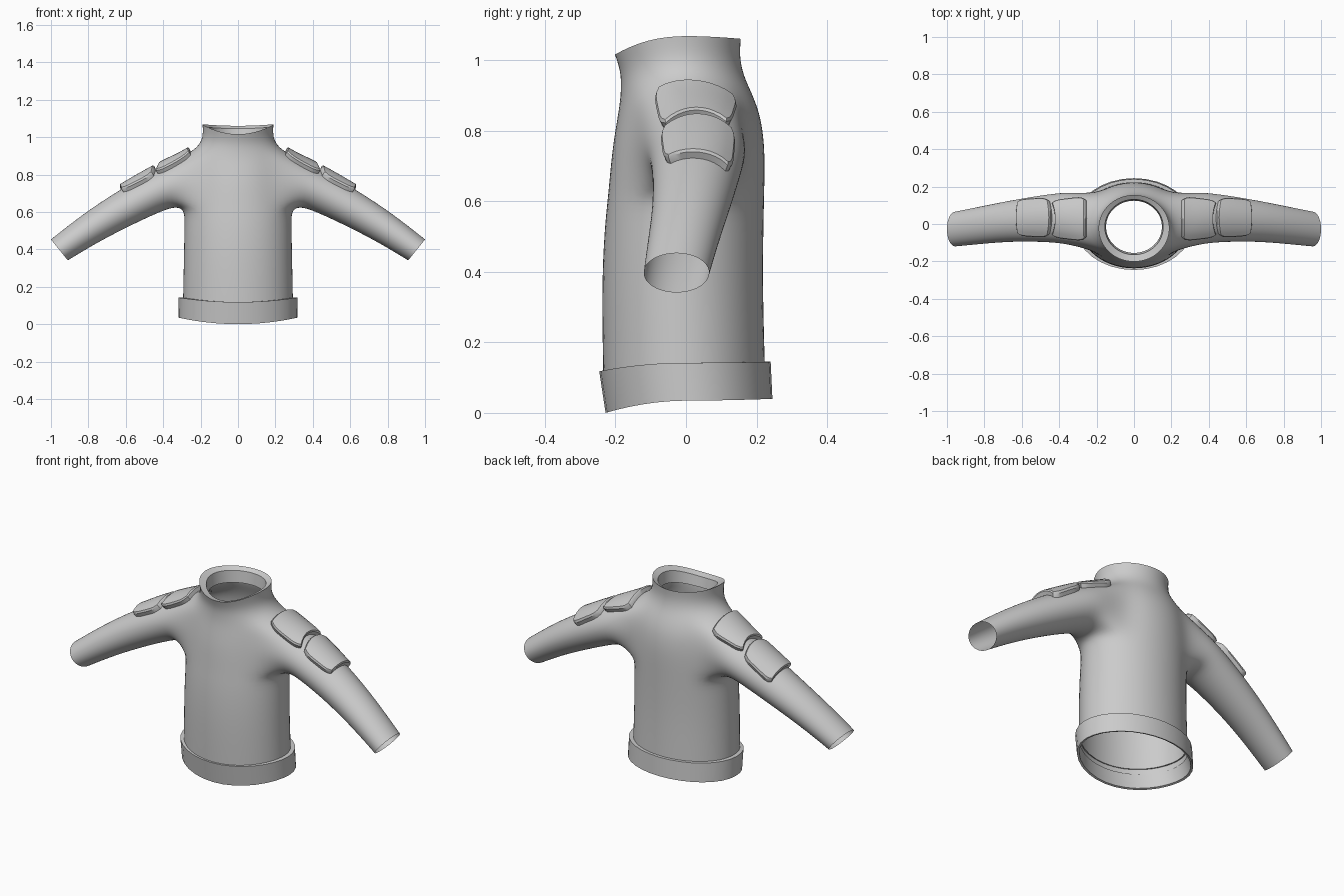
import bpy, bmesh, math
from math import sin, cos, radians, pi
from mathutils import Vector
from mathutils.bvhtree import BVHTree

if "Cube" in bpy.data.objects:
    bpy.data.objects.remove(bpy.data.objects["Cube"])

N = 16
GROW = 1.022  # offsets the shrinkage from subdivision


def ring(bm, a, yf, yb, zf, zs, zb, n=N, grow=1.0):
    """Horizontal loop: half width, front/back y, front/side/back z."""
    out = []
    for k in range(n):
        t = 2 * pi * k / n
        s = sin(t)
        z = zs + ((zb if s > 0 else zf) - zs) * s * s
        out.append(bm.verts.new((a * grow * cos(t),
                                 (yf + yb) / 2 + (yb - yf) / 2 * grow * s, z)))
    return out


def bridge(bm, r, q, skip=()):
    n = len(r)
    for k in range(n):
        if k not in skip:
            bm.faces.new((r[k], r[(k + 1) % n], q[(k + 1) % n], q[k]))


def finish(bm, name, angle=None):
    bmesh.ops.recalc_face_normals(bm, faces=bm.faces[:])
    me = bpy.data.meshes.new(name)
    bm.to_mesh(me)
    bm.free()
    ob = bpy.data.objects.new(name, me)
    bpy.context.collection.objects.link(ob)
    bpy.ops.object.select_all(action='DESELECT')
    ob.select_set(True)
    bpy.context.view_layer.objects.active = ob
    if angle:
        bpy.ops.object.shade_smooth_by_angle(angle=radians(angle))
    else:
        for p in me.polygons:
            p.use_smooth = True
    return ob


# Jacket body: torso loops from hem to collar, with a 4x4 armhole left open each side
torso = [
    (.295, -.235, .225, .09, .11, .11),
    (.290, -.240, .218, .35, .35, .35),
    (.287, -.232, .220, .52, .52, .52),
    (.285, -.222, .222, .61, .61, .61),
    (.280, -.214, .224, .70, .69, .70),
    (.275, -.206, .222, .77, .77, .77),
    (.268, -.194, .212, .84, .85, .84),
    (.242, -.186, .190, .89, .925, .90),
    (.200, -.184, .163, .945, .97, .955),
    (.187, -.190, .152, .98, 1.015, 1.01),
    (.190, -.202, .156, 1.013, 1.069, 1.06),
    (.157, -.165, .132, 1.005, 1.052, 1.045),
    (.150, -.155, .125, .95, .985, .98),
]
bm = bmesh.new()
loops = [ring(bm, *t, grow=GROW) for t in torso]
for i in range(len(loops) - 1):
    hole = (0, 1, 14, 15, 6, 7, 8, 9) if 3 <= i < 7 else ()
    bridge(bm, loops[i], loops[i + 1], hole)

# Sleeves: loops of (x, z, tilt, half height, y centre, half depth)
sleeve = [
    (.345, .748, 8, .120, .030, .140),
    (.440, .708, 22, .106, .033, .129),
    (.650, .597, 31, .095, .018, .110),
    (.820, .492, 36, .082, -.007, .100),
    (.955, .397, 39, .072, -.027, .093),
]


def tri(j):
    return max(-2, min(2, 4 - abs((j + 8) % 16 - 8)))


for side in (1, -1):
    prev = []
    for j in range(N):
        u, v = tri(j), tri(j - 4)
        prev.append(loops[5 + v][(u if side > 0 else 8 - u) % N])
    for x, z, tilt, h, yc, w in sleeve:
        t = radians(tilt)
        cur = []
        for j in range(N):
            p = 2 * pi * j / N
            d = h * GROW * sin(p)
            cur.append(bm.verts.new((side * (x + d * sin(t)),
                                     yc + w * GROW * cos(p), z + d * cos(t))))
        bridge(bm, prev, cur)
        prev = cur

# Crisp collar rim
crease = bm.edges.layers.float.new("crease_edge")
for lp in (loops[10], loops[11]):
    for k in range(N):
        e = bm.edges.get((lp[k], lp[(k + 1) % N]))
        e[crease] = 1.0
        e.smooth = False
body = finish(bm, "jacket_body")
sub = body.modifiers.new("Subdivision", 'SUBSURF')
sub.levels = sub.render_levels = 2

# Hem band
bm = bmesh.new()
band = [
    (.287, -.230, .220, .118, .142, .145),
    (.317, -.246, .240, .118, .142, .145),
    (.318, -.228, .245, .000, .035, .040),
    (.306, -.218, .234, .004, .038, .044),
    (.290, -.228, .220, .090, .110, .110),
]
rows = [ring(bm, *b, n=32) for b in band]
for r, q in zip(rows, rows[1:]):
    bridge(bm, r, q)
finish(bm, "hem_band", 35)

# Shoulder pads, laid onto the sleeve surface and mirrored
bpy.context.view_layer.update()
tree = BVHTree.FromObject(body, bpy.context.evaluated_depsgraph_get())


def on_sleeve(x, y, lift):
    hit = tree.ray_cast(Vector((x, y, 2)), Vector((0, 0, -1)))[0]
    return hit + Vector((.45, (y - .03) * 4, .85)).normalized() * lift


def pad(name, x0, x1, yc, w0, w1, bow0, bow1):
    bm = bmesh.new()
    n = 10

    def spot(i, j, size, lift):
        p = .5 + (i / n - .5) * size
        q = (2 * j / n - 1) * size
        w = (w0 + (w1 - w0) * p) * (1 - .14 * abs(2 * p - 1) ** 5)
        x = x0 + bow0 * q * q + (x1 + bow1 * q * q - x0 - bow0 * q * q) * p
        return bm.verts.new(on_sleeve(x, yc + w * q, lift))

    grid = [[spot(i, j, .95, .028) for j in range(n + 1)] for i in range(n + 1)]
    for i in range(n):
        for j in range(n):
            bm.faces.new((grid[i][j], grid[i + 1][j],
                          grid[i + 1][j + 1], grid[i][j + 1]))
    # skirt: bevel step, then down into the sleeve
    edge = ([(i, 0) for i in range(n)] + [(n, j) for j in range(n)] +
            [(i, n) for i in range(n, 0, -1)] + [(0, j) for j in range(n, 0, -1)])
    top = [grid[i][j] for i, j in edge]
    mid = [spot(i, j, 1.0, .021) for i, j in edge]
    low = [spot(i, j, .99, -.006) for i, j in edge]
    bridge(bm, top, mid)
    bridge(bm, mid, low)
    ob = finish(bm, name, 35)
    m = ob.modifiers.new("Mirror", 'MIRROR')
    m.use_axis = (True, False, False)


pad("upper_shoulder_pads", .252, .412, .028, .112, .092, .0, .018)
pad("lower_shoulder_pads", .438, .622, .034, .100, .090, .012, -.008)
